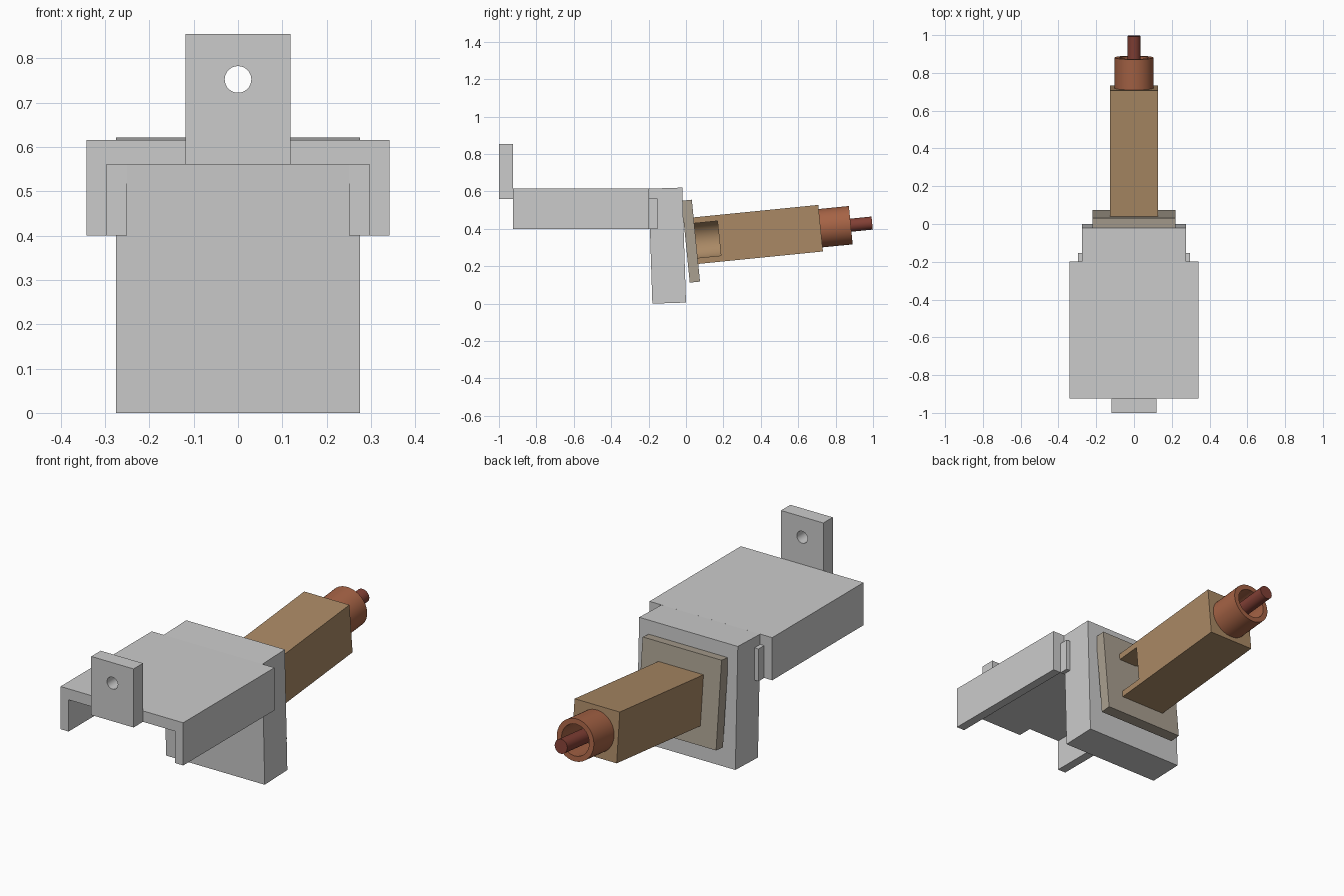
import bpy, bmesh, math
from mathutils import Matrix, Vector

if "Cube" in bpy.data.objects:
    bpy.data.objects.remove(bpy.data.objects["Cube"])

FLAT = Matrix.Identity(4)


def tilt(degrees, y=0, z=0):
    return Matrix.Translation((0, y, z)) @ Matrix.Rotation(math.radians(degrees), 4, 'X')


def make(name, bm, frame, color=None):
    bmesh.ops.recalc_face_normals(bm, faces=bm.faces)
    me = bpy.data.meshes.new(name)
    bm.to_mesh(me)
    bm.free()
    ob = bpy.data.objects.new(name, me)
    bpy.context.collection.objects.link(ob)
    ob.matrix_world = frame
    if color:
        mat = bpy.data.materials.new(name + "_colour")
        mat.diffuse_color = (*color, 1)
        mat.use_nodes = True
        mat.node_tree.nodes["Principled BSDF"].inputs["Base Color"].default_value = mat.diffuse_color
        me.materials.append(mat)
    return ob


def box(name, x, y, z, frame=FLAT, color=None):
    bm = bmesh.new()
    bmesh.ops.create_cube(bm, size=1)
    for v in bm.verts:
        v.co = Vector([a + (b - a) * (c + 0.5) for (a, b), c in zip((x, y, z), v.co)])
    return make(name, bm, frame, color)


def rod(name, r, y0, y1, frame=FLAT, color=None, z=0):
    # cylinder running along y
    bm = bmesh.new()
    m = Matrix.Translation((0, (y0 + y1) / 2, z)) @ Matrix.Rotation(math.pi / 2, 4, 'X')
    bmesh.ops.create_cone(bm, cap_ends=True, segments=48, radius1=r, radius2=r,
                          depth=y1 - y0, matrix=m)
    return make(name, bm, frame, color)


def cut(ob, cutter):
    bpy.context.view_layer.objects.active = ob
    mod = ob.modifiers.new("cut", 'BOOLEAN')
    mod.operation, mod.solver, mod.object = 'DIFFERENCE', 'EXACT', cutter
    bpy.ops.object.modifier_apply(modifier=mod.name)
    bpy.data.objects.remove(cutter)


def smooth(ob):
    bpy.ops.object.select_all(action='DESELECT')
    ob.select_set(True)
    bpy.context.view_layer.objects.active = ob
    bpy.ops.object.shade_smooth_by_angle(angle=math.radians(30))


# upright front tab with a round hole
tab = box("hole_tab", (-.118, .118), (-1, -.925), (.56, .855))
cut(tab, rod("hole_cutter", .03, -1.1, -.8, z=.752))
smooth(tab)

# downward-open channel
prof = [(-.342, .4), (-.297, .4), (-.297, .56), (.297, .56),
        (.297, .4), (.342, .4), (.342, .615), (-.342, .615)]
bm = bmesh.new()
face = bm.faces.new([bm.verts.new((x, -.925, z)) for x, z in prof])
ext = bmesh.ops.extrude_face_region(bm, geom=[face])["geom"]
bmesh.ops.translate(bm, vec=(0, .727, 0),
                    verts=[v for v in ext if isinstance(v, bmesh.types.BMVert)])
# extrusion keeps the starting face as the front cap
make("channel", bm, FLAT)

# small side lugs joining channel and block
for s, side in ((-1, "left"), (1, "right")):
    box(side + "_lug", sorted((s * .25, s * .297)), (-.2, -.153), (.4, .563))

# slightly tilted upright block
box("upright_block", (-.275, .275), (-.18, 0), (0, .615), tilt(1.85, 0, .006))

# tilted axis assembly: plate, barrel, muzzle, pin
axis = tilt(5.7, .053, .337)
box("mounting_plate", (-.22, .22), (-.055, 0), (-.22, .22), axis, (.40, .35, .28))

barrel = box("square_barrel", (-.126, .126), (0, .67), (-.125, .125), axis, (.40, .25, .13))
cut(barrel, rod("chamber_cutter", .098, -.01, .125, axis))
cut(barrel, box("slot_cutter", (0, .2), (-.02, .125), (-.093, .093), axis))
smooth(barrel)

muzzle = rod("muzzle_sleeve", .103, .665, .832, axis, (.38, .125, .06))
cut(muzzle, rod("bore_cutter", .077, .6, .9, axis))
smooth(muzzle)

smooth(rod("centre_pin", .035, .665, .947, axis, (.22, .05, .035)))
